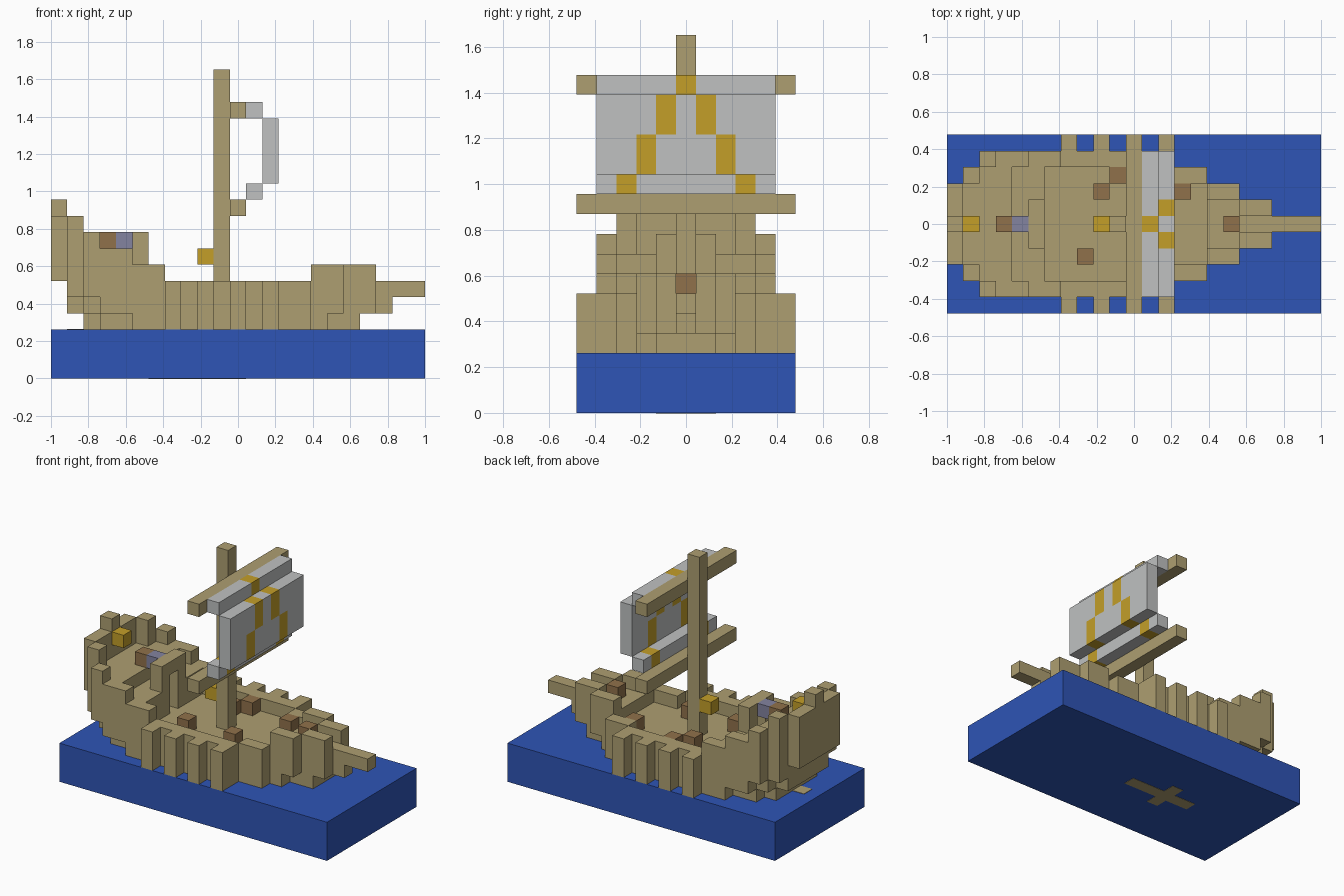
import bpy, bmesh

if "Cube" in bpy.data.objects:
    bpy.data.objects.remove(bpy.data.objects["Cube"], do_unlink=True)

U = 2 / 23  # edge of one cube unit


def material(name, r, g, b):
    m = bpy.data.materials.new(name)
    m.use_nodes = True
    c = [(v / 255) ** 2.2 for v in (r, g, b)] + [1]
    m.diffuse_color = c
    m.node_tree.nodes["Principled BSDF"].inputs["Base Color"].default_value = c
    return m


wood = material("tan_wood", 172, 157, 112)
water_blue = material("water_blue", 50, 85, 180)
cloth = material("sail_grey", 190, 192, 192)
gold = material("gold", 194, 157, 45)
brown = material("brown_wood", 143, 113, 76)
steel = material("violet_grey", 130, 130, 158)


def part(name, mat, boxes):
    """Boxes are (i0, i1, j0, j1, k0, k1) in units, ends exclusive; j = 0..1 is the middle row."""
    bm = bmesh.new()
    for i0, i1, j0, j1, k0, k1 in boxes:
        lo = (i0 * U - 1, (j0 - .5) * U, k0 * U)
        hi = (i1 * U - 1, (j1 - .5) * U, k1 * U)
        for v in bmesh.ops.create_cube(bm, size=1)["verts"]:
            v.co = [lo[a] if v.co[a] < 0 else hi[a] for a in range(3)]
    mesh = bpy.data.meshes.new(name)
    bm.to_mesh(mesh)
    bm.free()
    mesh.materials.append(mat)
    ob = bpy.data.objects.new(name, mesh)
    bpy.context.collection.objects.link(ob)
    return ob


def wide(i0, i1, w, k0, k1):
    """Box spanning both sides out to row w."""
    return (i0, i1, -w, w + 1, k0, k1)


def pair(i0, i1, j, k0, k1):
    """Mirrored boxes in rows j and -j."""
    return [(i0, i1, s * j, s * j + 1, k0, k1) for s in (1, -1)]


# Water slab, with the keel showing underneath and the rudder on top
part("water", water_blue, [wide(0, 23, 5, 0, 3)])
part("keel", wood, [wide(6, 12, 0, -.02, .05), wide(8, 9, 1, -.02, .05)])
part("rudder", wood, [wide(1, 2, 0, 2.9, 3.03)])

# Hull, solid up to the main deck
part("hull", wood, [
    wide(2, 3, 2, 3, 4), wide(3, 5, 3, 3, 4), wide(5, 14, 4, 3, 4),
    wide(14, 16, 3, 3, 4), wide(16, 17, 2, 3, 4), wide(17, 19, 1, 3, 4),
    wide(1, 2, 2, 4, 5), wide(2, 3, 3, 4, 5), wide(3, 14, 4, 4, 5),
    wide(14, 16, 3, 4, 5), wide(16, 18, 2, 4, 5), wide(18, 20, 1, 4, 5),
    wide(20, 21, 0, 4, 5)])
part("hull_ribs", wood, [b for i in (7, 9, 11, 13) for b in pair(i, i + 1, 5, 3, 6)])
part("side_rails", wood, pair(7, 14, 4, 5, 6) + pair(14, 16, 3, 5, 6))

# Bow
part("bow_deck", wood, [wide(16, 18, 2, 5, 6), wide(18, 20, 1, 5, 6)])
part("bow_rails", wood, pair(16, 18, 2, 6, 7) + pair(18, 20, 1, 6, 7))
part("bowsprit", wood, [wide(20, 23, 0, 5, 6)])

# Raised stern with its cabin doorway and walls
part("stern_deck", wood, [
    wide(1, 2, 3, 5, 8), wide(2, 4, 3, 5, 8), wide(4, 5, 3, 5, 7)]
    + [(5, 6, 1, 4, 5, 7), (5, 6, -3, 0, 5, 7)])
part("stern_railing", wood, pair(5, 6, 1, 7, 8) + [wide(5, 6, 1, 8, 9)])
part("stern_walls", wood, pair(2, 3, 4, 5, 9) + pair(3, 5, 4, 5, 8)
     + pair(5, 7, 4, 5, 7) + pair(1, 2, 3, 8, 10))
part("stern_back", wood, [wide(0, 1, 2, 6, 10), wide(0, 1, 0, 10, 11)])

# Mast and yards
part("mast", wood, [wide(10, 11, 0, 5, 19)])
part("upper_yard", wood, [wide(11, 12, 5, 16, 17)])
part("lower_yard", wood, [wide(11, 12, 5, 10, 11)])

# Sail built in strips, with a gold chevron running through the cloth
chevron = {(12, 16): 0, (13, 15): 1, (13, 14): 1, (13, 13): 2, (13, 12): 2, (12, 11): 3}
cloth_boxes, gold_boxes = [], []
for (i, k), g in chevron.items():
    for j in range(-4, 5):
        target = gold_boxes if abs(j) == g else cloth_boxes
        target.append((i, i + 1, j, j + 1, k, k + 1))
part("sail", cloth, cloth_boxes)
part("sail_chevron", gold, gold_boxes)

# Lanterns, helm and deck cargo
part("mast_lantern", gold, [wide(9, 10, 0, 7, 8)])
part("stern_lantern", gold, [wide(1, 2, 0, 9, 10)])
part("helm_post", brown, [wide(3, 4, 0, 8, 9)])
part("helm_wheel", steel, [wide(4, 5, 0, 8, 9)])
part("bow_crate", brown, [wide(17, 18, 0, 6, 7)])
for n, (i, j) in enumerate([(8, -2), (9, 2), (10, 3), (12, -2), (14, 2)]):
    part("deck_crate_%d" % (n + 1), brown, [(i, i + 1, j, j + 1, 5, 6)])
